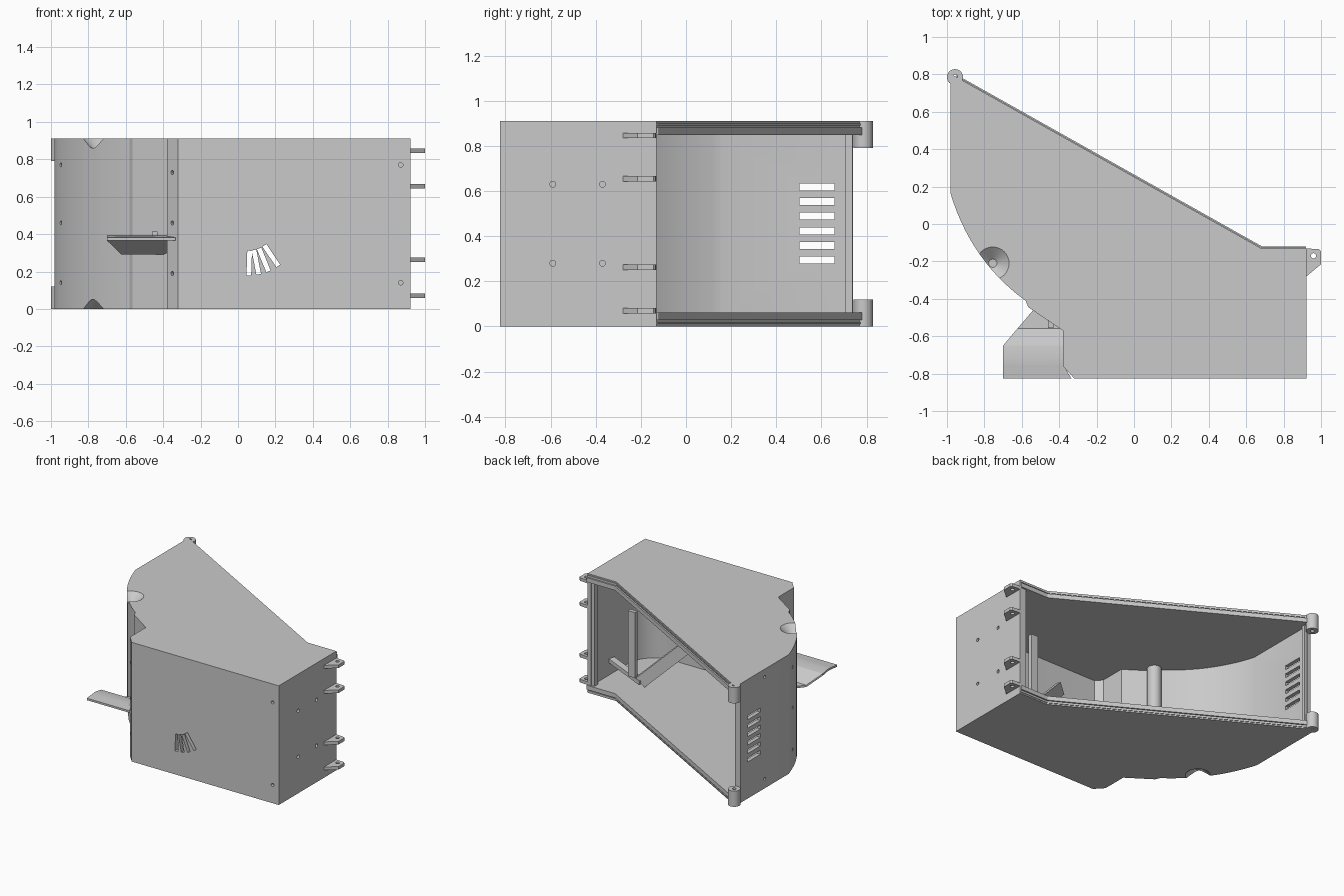
import bpy, bmesh, math
from mathutils import Vector, Matrix

if "Cube" in bpy.data.objects:
    bpy.data.objects.remove(bpy.data.objects["Cube"])

grey = bpy.data.materials.new("plain grey")
grey.use_nodes = True
grey.diffuse_color = (0.59, 0.59, 0.59, 1)
grey.node_tree.nodes["Principled BSDF"].inputs["Base Color"].default_value = (0.59, 0.59, 0.59, 1)

# Overall height, wall thickness, floor and ceiling thickness
H, T, SLAB = 0.91, 0.03, 0.06


def make(name, bm):
    bmesh.ops.recalc_face_normals(bm, faces=bm.faces)
    mesh = bpy.data.meshes.new(name)
    bm.to_mesh(mesh)
    bm.free()
    mesh.materials.append(grey)
    ob = bpy.data.objects.new(name, mesh)
    bpy.context.collection.objects.link(ob)
    return ob


def thicken(bm, faces, vec):
    top = bmesh.ops.extrude_face_region(bm, geom=faces)["geom"]
    bmesh.ops.translate(bm, vec=vec, verts=[v for v in top if isinstance(v, bmesh.types.BMVert)])


def prism(name, pts, z0, z1):
    bm = bmesh.new()
    face = bm.faces.new([bm.verts.new((x, y, z0)) for x, y in pts])
    thicken(bm, [face], (0, 0, z1 - z0))
    return make(name, bm)


def box(name, centre, size, rot=None):
    bm = bmesh.new()
    bmesh.ops.create_cube(bm, size=1)
    m = Matrix.Translation(centre) @ (rot or Matrix()) @ Matrix.Diagonal((*size, 1))
    bmesh.ops.transform(bm, matrix=m, verts=bm.verts)
    return make(name, bm)


def rod(name, centre, axis, depth, r1, r2=None, sides=24):
    bm = bmesh.new()
    bmesh.ops.create_cone(bm, cap_ends=True, segments=sides, radius1=r1,
                          radius2=r1 if r2 is None else r2, depth=depth)
    m = Matrix.Translation(centre) @ Vector(axis).to_track_quat('Z', 'Y').to_matrix().to_4x4()
    bmesh.ops.transform(bm, matrix=m, verts=bm.verts)
    return make(name, bm)


def bar(name, a, b, width, thick):
    a, b = Vector(a), Vector(b)
    turn = (b - a).to_track_quat('Z', 'Y').to_matrix().to_4x4()
    return box(name, (a + b) / 2, (width, thick, (b - a).length), turn)


def activate(ob):
    bpy.ops.object.select_all(action='DESELECT')
    ob.select_set(True)
    bpy.context.view_layer.objects.active = ob


def cut(ob, tools):
    for tool in tools:
        activate(ob)
        mod = ob.modifiers.new("cut", 'BOOLEAN')
        mod.operation, mod.object, mod.solver = 'DIFFERENCE', tool, 'EXACT'
        bpy.ops.object.modifier_apply(modifier=mod.name)
        bpy.data.objects.remove(tool)


def offset(pts, dists):
    # Move each edge of a counter-clockwise outline inwards by its own distance
    lines = []
    for i, d in enumerate(dists):
        a, b = Vector(pts[i]), Vector(pts[(i + 1) % len(pts)])
        t = (b - a).normalized()
        lines.append((a + Vector((-t.y, t.x)) * d, t))
    out = []
    for i in range(len(pts)):
        (p, s), (q, t) = lines[i - 1], lines[i]
        k = (q - p).cross(t) / s.cross(t) if abs(s.cross(t)) > 1e-6 else 0
        out.append(tuple(p + s * k))
    return out


# Plan outline: bowed side, stepped corner, straight front, slanted opening
p0, p1, p2 = Vector((-0.98, 0.16)), Vector((-0.87, -0.2)), Vector((-0.58, -0.41))
curve = [tuple(p0 * (1 - t) ** 2 + p1 * 2 * t * (1 - t) + p2 * t * t) for t in [i / 14 for i in range(15)]]
A, B, C = (0.922, -0.13), (0.68, -0.13), (-0.98, 0.803)
front_corner = (0.922, -0.825)
outline = [C] + curve + [(-0.565, -0.445), (-0.38, -0.57), (-0.38, -0.76), (-0.32, -0.825), front_corner, A, B]
n = len(outline)
inner = offset(outline, [T] * (n - 2) + [-0.1] * 2)

# Round the inside front corner of the cavity
r = 0.22
cx, cy = inner[-3][0] - r, inner[-3][1] + r
inner[-3:-2] = [(cx + r * math.sin(a), cy - r * math.cos(a)) for a in [i * math.pi / 20 for i in range(11)]]

# Hollow housing, with the side wall stopping short between the corner posts
housing = prism("housing", outline, 0, H)
cuts = [prism("cavity", inner, SLAB, H - SLAB),
        box("wall_end", (-0.95, 0.84, H / 2), (0.12, 0.2, H - 2 * SLAB))]

# Conical recesses in the top and bottom
pivot = (-0.755, -0.21)
for z, s in ((0, 1), (H, -1)):
    cuts.append(rod("recess", (*pivot, z + s * 0.02), (0, 0, s), 0.07, 0.105, 0.022, 32))

# Side vents and fan of front vents
cuts += [box("side_vent", (-0.965, 0.58, 0.295 + 0.0645 * i), (0.1, 0.155, 0.031)) for i in range(6)]
for x, z, angle in ((0.06, 0.245, -2), (0.098, 0.25, 11), (0.138, 0.262, 22), (0.178, 0.285, 34)):
    turn = Matrix.Rotation(-math.radians(angle), 4, 'Y')
    cuts.append(box("front_vent", (x, -0.81, z), (0.025, 0.1, 0.132), turn))

# Shallow screw holes
for z in (0.14, 0.77):
    cuts.append(rod("hole", (0.87, -0.825, z), (0, 1, 0), 0.04, 0.012, sides=16))
for z in (0.28, 0.63):
    cuts += [rod("hole", (0.922, y, z), (1, 0, 0), 0.04, 0.013, sides=16) for y in (-0.59, -0.37)]
for z in (0.14, 0.46, 0.77):
    cuts.append(rod("hole", (-0.95, 0.065, z), (1, 0.35, 0), 0.035, 0.011, sides=16))
for z in (0.19, 0.46, 0.73):
    cuts.append(rod("hole", (-0.352, -0.792, z), (1, 1, 0), 0.035, 0.011, sides=16))
for z in (0.07, 0.85):
    cuts.append(rod("hole", (-0.98, 0.45, z), (1, 0, 0), 0.035, 0.011, sides=16))
cut(housing, cuts)
parts = [housing]

# Rim around the opening: rails, thin lips and two uprights
in_line = offset(outline, [T] * (n - 2) + [0.022] * 2)


def rail(name, reach, z0, z1):
    edge = offset(outline, [0] * (n - 2) + [-reach] * 2)
    end = (edge[0][0] + 0.03, edge[0][1] - 0.017)
    parts.append(prism(name, [edge[-2], edge[-1], end, in_line[0], in_line[-1], in_line[-2]], z0, z1))


rail("lower_rail", 0.011, 0.028, 0.061)
rail("upper_rail", 0.011, H - 0.061, H - 0.028)
rail("lower_lip", 0.005, 0.01, 0.02)
rail("upper_lip", 0.005, H - 0.02, H - 0.01)
parts.append(box("rim_upright_hinge_side", (0.888, -0.156, H / 2), (0.04, 0.045, H - 0.06)))
parts.append(box("rim_upright_post_side", (-0.948, 0.722, H / 2), (0.04, 0.03, H - 0.06)))

# Corner posts
for name, z in (("lower_post", 0.06), ("upper_post", H - 0.06)):
    post = rod(name, (-0.957, 0.785, z), (0, 0, 1), 0.12, 0.043, sides=32)
    cut(post, [rod("bore", (-0.957, 0.785, z), (0, 0, 1), 0.2, 0.014)])
    parts.append(post)

# Hinge lugs
lug_shape = [(0.915, -0.28), (0.922, -0.28), (1.0, -0.215), (1.0, -0.145), (0.99, -0.135), (0.915, -0.13)]
for i, z in enumerate((0.07, 0.262, 0.655, 0.846)):
    lug = prism("hinge_lug_%d" % (i + 1), lug_shape, z - 0.012, z + 0.012)
    cut(lug, [rod("bore", (0.96, -0.17, z), (0, 0, 1), 0.1, 0.014)])
    parts.append(lug)

# Outer tray, dipping towards the housing: y, left x, right x, height
rows = [(-0.825, -0.70, -0.335, 0.382), (-0.76, -0.70, -0.375, 0.388), (-0.72, -0.70, -0.375, 0.392),
        (-0.65, -0.70, -0.375, 0.38), (-0.56, -0.624, -0.375, 0.307), (-0.45, -0.53, -0.375, 0.305)]
bm = bmesh.new()
pairs = [(bm.verts.new((a, y, z)), bm.verts.new((b, y, z))) for y, a, b, z in rows]
for p, q in zip(pairs, pairs[1:]):
    bm.faces.new((p[0], p[1], q[1], q[0]))
thicken(bm, bm.faces[:], (0, 0, -0.015))
parts.append(make("tray", bm))
parts.append(box("tray_stop", (-0.445, -0.535, 0.355), (0.03, 0.04, 0.12)))

# Inner column at the step, lever and its bracket
parts.append(rod("step_column", (-0.52, -0.4, H / 2), (0, 0, 1), H - 0.06, 0.05))
parts.append(bar("lever_arm", (0.6, -0.31, 0.1), (0.28, -0.46, 0.42), 0.03, 0.09))
parts.append(bar("lever_foot", (0.59, -0.31, 0.1), (0.89, -0.37, 0.17), 0.05, 0.03))
parts.append(box("lever_upright", (0.66, -0.3, 0.38), (0.06, 0.03, 0.5)))

for ob in parts:
    activate(ob)
    bpy.ops.object.shade_smooth_by_angle(angle=math.radians(20))
